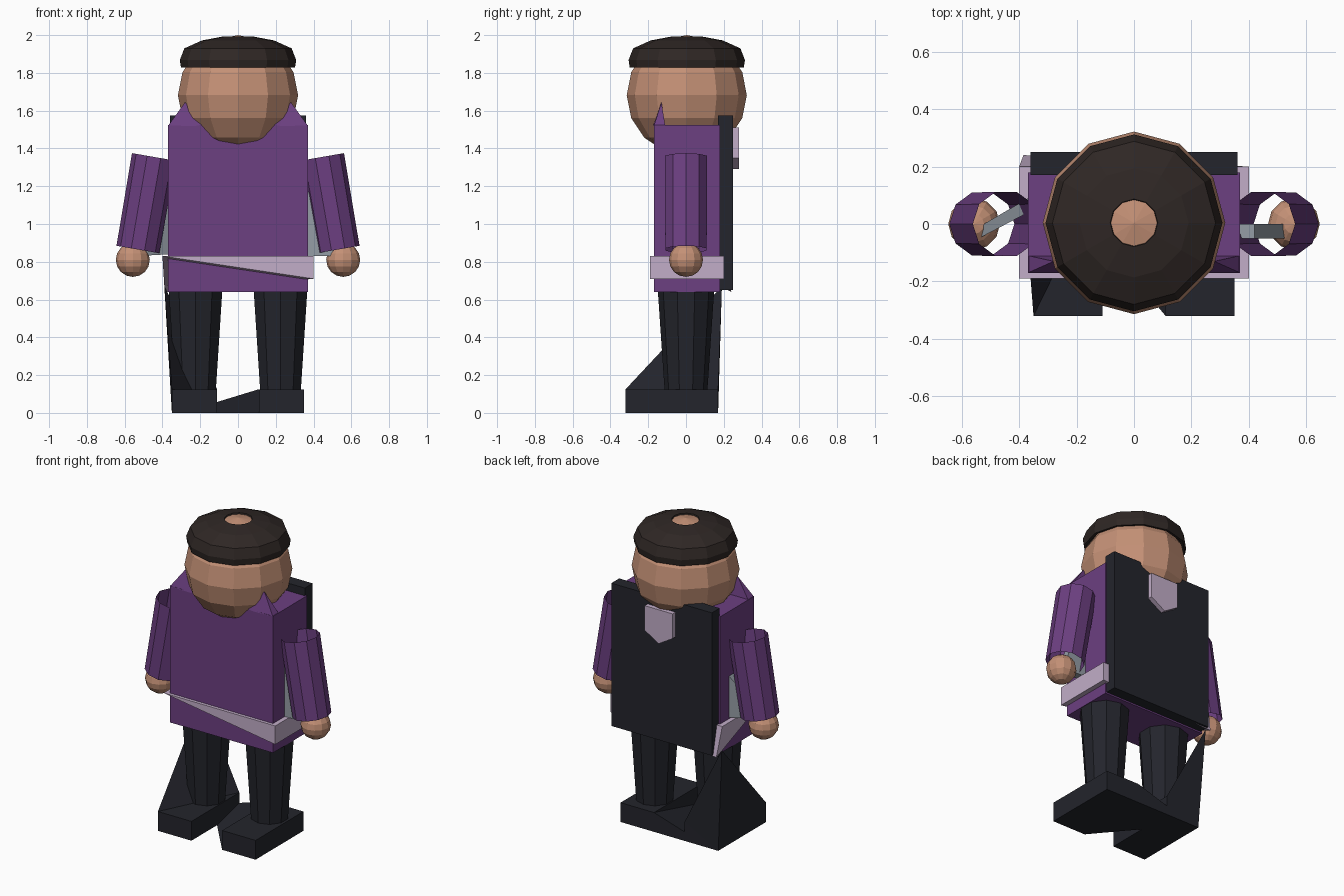
import bpy, bmesh, math
from mathutils import Vector

if "Cube" in bpy.data.objects:
    bpy.data.objects.remove(bpy.data.objects["Cube"])


def mat(name, r, g, b):
    m = bpy.data.materials.new(name)
    m.diffuse_color = (r, g, b, 1)
    m.use_nodes = True
    m.node_tree.nodes["Principled BSDF"].inputs["Base Color"].default_value = m.diffuse_color
    return m


SKIN = mat("skin", 0.55, 0.28, 0.18)
HAIR = mat("hair", 0.028, 0.02, 0.018)
PURPLE = mat("purple", 0.15, 0.05, 0.22)
BLACK = mat("black", 0.017, 0.018, 0.025)
LILAC = mat("lilac", 0.54, 0.42, 0.58)
STEEL = mat("steel", 0.30, 0.34, 0.38)


def finish(bm, name, m, recalc=True):
    if recalc:
        bmesh.ops.recalc_face_normals(bm, faces=bm.faces)
    me = bpy.data.meshes.new(name)
    bm.to_mesh(me)
    bm.free()
    me.materials.append(m)
    ob = bpy.data.objects.new(name, me)
    bpy.context.collection.objects.link(ob)
    return ob


def box(name, m, lo, hi, moved=()):
    """Box from corner to corner; moved = pairs (old corner, new place)."""
    bm = bmesh.new()
    bmesh.ops.create_cube(bm, size=1)
    lo, hi = Vector(lo), Vector(hi)
    for v in bm.verts:
        v.co = Vector([hi[i] if v.co[i] > 0 else lo[i] for i in range(3)])
    for old, new in moved:
        min(bm.verts, key=lambda v: (v.co - Vector(old)).length).co = new
    if moved:
        bmesh.ops.triangulate(bm, faces=bm.faces)
    return finish(bm, name, m)


def ball(name, m, c, r, seg, rings):
    bm = bmesh.new()
    bmesh.ops.create_uvsphere(bm, u_segments=seg, v_segments=rings, radius=r)
    bmesh.ops.translate(bm, verts=bm.verts, vec=c)
    return finish(bm, name, m)


def tube(name, m, a, b, ra, rb, seg=10, caps=True):
    """Tapered cylinder from point a to point b."""
    a, b = Vector(a), Vector(b)
    bm = bmesh.new()
    bmesh.ops.create_cone(bm, cap_ends=caps, segments=seg, radius1=ra,
                          radius2=rb, depth=(b - a).length)
    rot = (b - a).to_track_quat('Z', 'Y')
    for v in bm.verts:
        v.co = rot @ v.co + (a + b) / 2
    return finish(bm, name, m, recalc=caps)


def plate(name, m, outline, y0, y1):
    """Outline in x,z pulled from y0 to y1."""
    bm = bmesh.new()
    f = bm.faces.new([bm.verts.new((x, y0, z)) for x, z in outline])
    g = bmesh.ops.extrude_face_region(bm, geom=[f])["geom"]
    for v in g:
        if isinstance(v, bmesh.types.BMVert):
            v.co.y = y1
    bm.faces.ensure_lookup_table()
    return finish(bm, name, m)


# Head and open-topped hair cap
ball("head", SKIN, (0, 0.004, 1.682), 0.318, 12, 8)
bm = bmesh.new()
profile = [(0.285, 1.83), (0.302, 1.828), (0.308, 1.868), (0.284, 1.93),
           (0.19, 1.972), (0.083, 1.992), (0.078, 1.975)]
rings = [[bm.verts.new((r * math.cos(k * math.tau / 12),
                        r * math.sin(k * math.tau / 12) + 0.004, z))
          for k in range(12)] for r, z in profile]
for lo, hi in zip(rings, rings[1:]):
    for k in range(12):
        n = (k + 1) % 12
        bm.faces.new((lo[k], lo[n], hi[n], hi[k]))
finish(bm, "hair", HAIR, recalc=False)

# Torso, back panel, emblem
box("torso", PURPLE, (-0.37, -0.17, 0.64), (0.37, 0.18, 1.525))
box("back_panel", BLACK, (-0.36, 0.17, 0.65), (0.36, 0.25, 1.575))
plate("back_emblem", LILAC, [(-0.1, 1.51), (0.1, 1.51), (0.1, 1.35), (0, 1.29),
                             (-0.1, 1.35)], 0.24, 0.28)

# Belt, its lower corners on one side pulled to the back
box("belt", LILAC, (-0.40, -0.19, 0.71), (0.40, 0.20, 0.83),
    [((-0.40, -0.19, 0.71), (-0.39, 0.18, 0.67)),
     ((-0.40, 0.20, 0.71), (-0.385, 0.24, 0.64))])

# Boots with their stretched corners
box("boot_right", BLACK, (-0.35, -0.32, 0), (-0.11, 0.17, 0.125),
    [((-0.35, 0.17, 0.125), (-0.39, 0.19, 0.67))])
box("boot_left", BLACK, (0.11, -0.32, 0), (0.35, 0.17, 0.125),
    [((0.11, 0.17, 0), (-0.30, 0.17, 0.0))])

# Limbs and collar, mirrored; sleeves are open tubes
for s, side in ((-1, "right"), (1, "left")):
    tube("leg_" + side, BLACK, (s * 0.225, 0, 0.1), (s * 0.225, 0, 0.66), 0.112, 0.15)
    tube("arm_" + side, PURPLE, (s * 0.53, 0, 0.865), (s * 0.445, 0, 1.355),
         0.115, 0.118, caps=False)
    ball("hand_" + side, SKIN, (s * 0.557, 0, 0.81), 0.09, 12, 8)
    bm = bmesh.new()
    tip = bm.verts.new((s * 0.28, -0.13, 1.645))
    base = [bm.verts.new((s * x, y, z)) for x, y, z in
            ((0.17, -0.172, 1.53), (0.22, -0.172, 1.52), (0.37, -0.17, 1.52),
             (0.37, -0.11, 1.52), (0.2, -0.11, 1.52))]
    bm.faces.new(base)
    for k in range(5):
        bm.faces.new((base[k], base[(k + 1) % 5], tip))
    finish(bm, "collar_" + side, PURPLE)

# Steel pieces between torso and arms
plate("blade_left", STEEL, [(0.36, 1.17), (0.36, 0.83), (0.54, 0.83), (0.42, 1.17)],
      -0.05, 0.0)
bm = bmesh.new()
bmesh.ops.create_cube(bm, size=1)
for v in bm.verts:
    x, y, z = v.co
    if x > 0:
        v.co = (-0.36, 0.07 + y * 0.05, 1.12 if z > 0 else 0.84)
    else:
        v.co = (-0.54, -0.03 + y * 0.04, 0.87 if z > 0 else 0.83)
finish(bm, "blade_right", STEEL)
